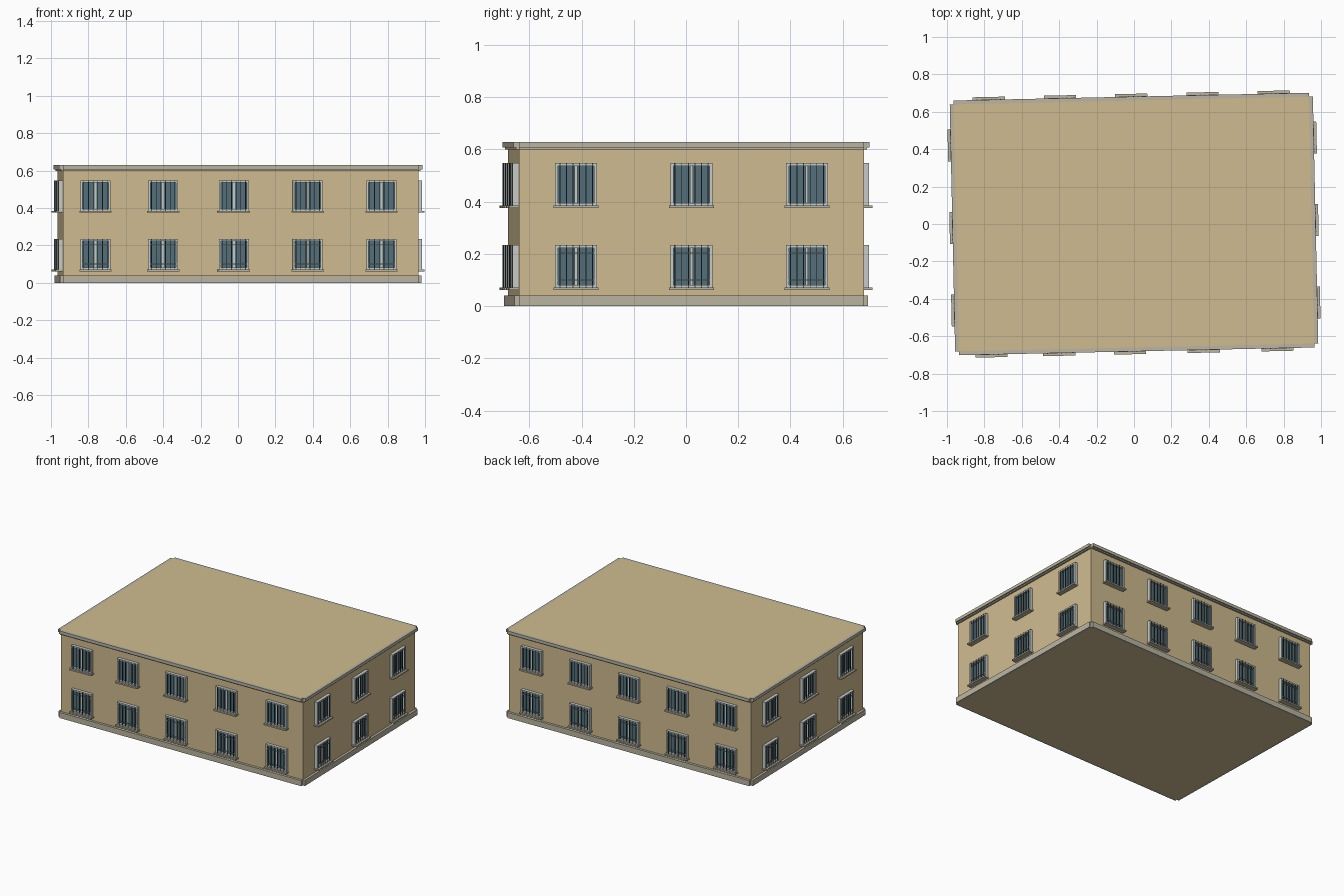
import bpy, bmesh, math
from mathutils import Matrix, Vector

if "Cube" in bpy.data.objects:
    bpy.data.objects.remove(bpy.data.objects["Cube"])

W, D, H = 0.95, 0.66, 0.629          # half width, half depth, height
TURN = math.radians(1.25)            # the whole block is slightly turned


def material(name, rgb):
    m = bpy.data.materials.new(name)
    m.diffuse_color = (*rgb, 1)
    m.use_nodes = True
    m.node_tree.nodes["Principled BSDF"].inputs["Base Color"].default_value = m.diffuse_color
    return m


WALL = material("ochre plaster", (0.63, 0.50, 0.28))
STONE = material("stone trim", (0.50, 0.46, 0.36))
FRAME = material("pale frame", (0.58, 0.60, 0.57))
GLASS = material("blue glass", (0.09, 0.16, 0.19))
IRON = material("dark iron", (0.05, 0.075, 0.085))

meshes = {}


def box(part, side, u, out, z):
    """Box on a wall: u along the wall, out from its plane, z up (each min, max)."""
    bm = meshes.setdefault(part, bmesh.new())
    dist = D if side % 2 == 0 else W
    size = Vector((u[1] - u[0], out[1] - out[0], z[1] - z[0]))
    mid = Vector(((u[0] + u[1]) / 2, -dist - (out[0] + out[1]) / 2, (z[0] + z[1]) / 2))
    mat = (Matrix.Rotation(TURN + side * math.pi / 2, 4, 'Z')
           @ Matrix.Translation(mid) @ Matrix.Diagonal((*size, 1)))
    bmesh.ops.create_cube(bm, size=1, matrix=mat)


def window(side, c, z0, light_rails):
    w, h, b = 0.08, 0.164, 0.011
    z1 = z0 + h
    # surround
    for s in (-1, 1):
        a, e = sorted((c + s * w, c + s * (w - b)))
        box("window_frames", side, (a, e), (0, 0.022), (z0, z1))
    box("window_frames", side, (c - w + b, c + w - b), (0, 0.022), (z1 - b, z1))
    box("window_frames", side, (c - w + b, c + w - b), (0, 0.022), (z0, z0 + b))
    # central mullion and glass
    box("window_frames", side, (c - 0.005, c + 0.005), (0, 0.012), (z0 + b, z1 - b))
    box("window_glass", side, (c - w + b, c + w - b), (0, 0.005), (z0 + b, z1 - b))
    # sill
    box("window_sills", side, (c - 0.086, c + 0.086), (0, 0.036), (z0 - 0.009, z0 + 0.001))
    # security bars
    for i in range(6):
        x = c + (i - 2.5) * 0.025
        box("window_bars", side, (x - 0.0018, x + 0.0018), (0.019, 0.0235), (z0, z1))
    if light_rails:
        for z in (z0 + 0.03, z1 - 0.03):
            box("grille_rails", side, (c - w + b, c + w - b), (0.018, 0.022), (z - 0.002, z + 0.002))


# main block
box("main_block", 0, (-W, W), (-2 * D, 0), (0, H))

columns = {
    0: (-0.777, -0.415, -0.037, 0.358, 0.753),
    1: (-0.442, 0, 0.442),
    2: (-0.762, -0.381, 0, 0.381, 0.762),
    3: (-0.442, 0, 0.442),
}
for side, cols in columns.items():
    half = W if side % 2 == 0 else D
    # plinth and stepped cornice, open at the corners
    box("plinth", side, (-half, half), (0, 0.017), (0, 0.04))
    box("cornice", side, (-half, half), (0, 0.012), (0.599, 0.607))
    box("cornice", side, (-half, half), (0, 0.021), (0.607, H))
    for c in cols:
        window(side, c, 0.070, True)
        window(side, c, 0.384, False)

mats = {"main_block": WALL, "plinth": STONE, "cornice": STONE, "window_frames": FRAME,
        "window_glass": GLASS, "window_sills": STONE, "window_bars": IRON,
        "grille_rails": FRAME}
for name, bm in meshes.items():
    me = bpy.data.meshes.new(name)
    bm.to_mesh(me)
    bm.free()
    me.materials.append(mats[name])
    bpy.context.collection.objects.link(bpy.data.objects.new(name, me))
